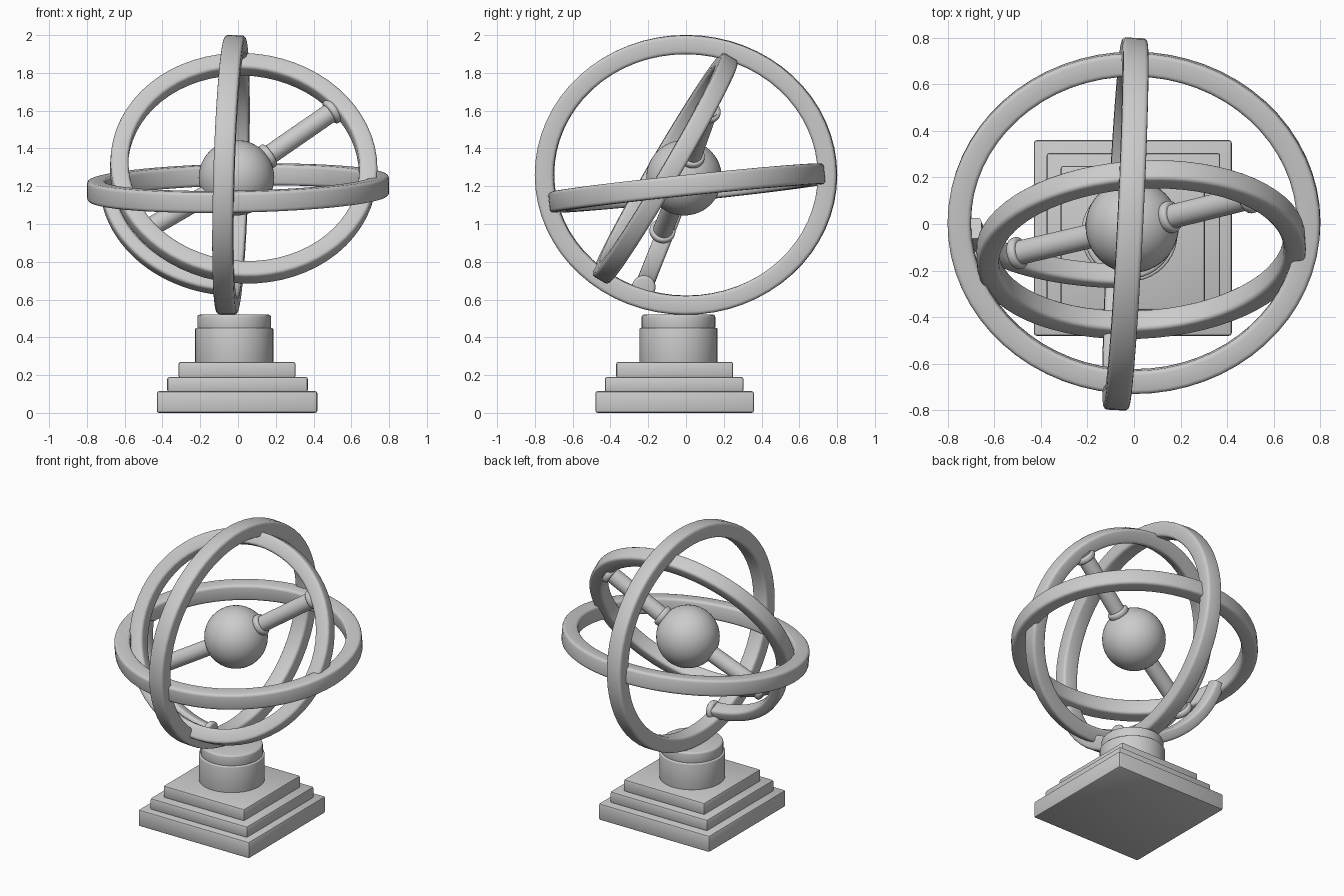
import bpy, bmesh, math
from mathutils import Vector, Matrix

if "Cube" in bpy.data.objects:
    bpy.data.objects.remove(bpy.data.objects["Cube"])


def finish(name, bm, angle=40):
    bmesh.ops.recalc_face_normals(bm, faces=bm.faces)
    me = bpy.data.meshes.new(name)
    bm.to_mesh(me)
    bm.free()
    ob = bpy.data.objects.new(name, me)
    bpy.context.collection.objects.link(ob)
    bpy.ops.object.select_all(action='DESELECT')
    ob.select_set(True)
    bpy.context.view_layer.objects.active = ob
    bpy.ops.object.shade_smooth_by_angle(angle=math.radians(angle))
    return ob


def slab(name, x0, x1, y0, y1, z0, z1):
    bm = bmesh.new()
    mat = Matrix.Translation(((x0 + x1) / 2, (y0 + y1) / 2, (z0 + z1) / 2))
    mat = mat @ Matrix.Diagonal((x1 - x0, y1 - y0, z1 - z0, 1))
    bmesh.ops.create_cube(bm, size=1, matrix=mat)
    bmesh.ops.bevel(bm, geom=bm.edges[:], offset=0.012, segments=2, profile=0.5, affect='EDGES')
    return finish(name, bm)


def rod(name, p, q, r, bevel=0.0):
    p, q = Vector(p), Vector(q)
    d = q - p
    bm = bmesh.new()
    mat = Matrix.Translation((p + q) / 2) @ d.to_track_quat('Z', 'Y').to_matrix().to_4x4()
    bmesh.ops.create_cone(bm, cap_ends=True, segments=40, radius1=r, radius2=r,
                          depth=d.length, matrix=mat)
    if bevel:
        rims = [e for e in bm.edges if any(len(f.verts) > 4 for f in e.link_faces)]
        bmesh.ops.bevel(bm, geom=rims, offset=bevel, segments=3, profile=0.5, affect='EDGES')
    return finish(name, bm)


def band(name, centre, u, v, radial, axial, t0=0.0, t1=math.tau, n=64):
    """Sweep a rounded rectangle along an ellipse spanned by u and v."""
    c, u, v = Vector(centre), Vector(u), Vector(v)
    nrm = u.cross(v).normalized()
    closed = abs(t1 - t0 - math.tau) < 1e-6
    a, b, k = radial / 2, axial / 2, 0.018
    prof = []
    for sx, sy, start in ((1, 1, 0), (-1, 1, 90), (-1, -1, 180), (1, -1, 270)):
        for i in range(4):
            g = math.radians(start + i * 30)
            prof.append((sx * (a - k) + k * math.cos(g), sy * (b - k) + k * math.sin(g)))
    bm = bmesh.new()
    loops = []
    for i in range(n if closed else n + 1):
        t = t0 + (t1 - t0) * i / n
        p = c + u * math.cos(t) + v * math.sin(t)
        tan = (v * math.cos(t) - u * math.sin(t)).normalized()
        out = tan.cross(nrm)
        loops.append([bm.verts.new(p + out * x + nrm * y) for x, y in prof])
    m = len(prof)
    for i in range(n):
        l0, l1 = loops[i], loops[(i + 1) % len(loops)]
        for j in range(m):
            bm.faces.new((l0[j], l0[(j + 1) % m], l1[(j + 1) % m], l1[j]))
    if not closed:
        bm.faces.new(loops[0])
        bm.faces.new(loops[-1])
    return finish(name, bm, 50)


def ring(name, centre, normal, ru, rv, radial, axial, hint):
    """Closed band; ru is the mid radius along the hint direction."""
    w = Vector(normal).normalized()
    h = Vector(hint)
    u = (h - w * h.dot(w)).normalized()
    return band(name, centre, u * ru, w.cross(u) * rv, radial, axial)


# stepped square base and round pedestal
slab("base_bottom_step", -0.43, 0.42, -0.48, 0.36, 0.0, 0.115)
slab("base_middle_step", -0.375, 0.37, -0.43, 0.305, 0.11, 0.19)
slab("base_top_step", -0.315, 0.305, -0.37, 0.25, 0.185, 0.27)
rod("pedestal", (-0.02, -0.04, 0.26), (-0.02, -0.04, 0.45), 0.207, 0.008)
rod("pedestal_cap", (-0.02, -0.04, 0.44), (-0.02, -0.04, 0.52), 0.195, 0.012)

# three interlocking rings
ring("upright_ring", (-0.037, 0, 1.26), (1, -0.05, -0.03), 0.75, 0.69, 0.1, 0.11, (0, 1, 0))
ring("level_ring", (0, 0.005, 1.19), (-0.02, -0.105, 1), 0.75, 0.685, 0.1, 0.11, (1, 0, 0))
ring("tilted_ring", (0.03, -0.11, 1.295), (-0.06, 1, -0.585), 0.66, 0.638, 0.095, 0.1, (1, 0, 0))

# open lower arc with a rounded end
band("lower_arc", (0, 0, 1.23), (-0.695, 0, 0), (0, -0.225, -0.565), 0.075, 0.095,
     0.08, 1.5, 24)
rod("lower_arc_end", (-0.075, -0.223, 0.668), (-0.035, -0.224, 0.664), 0.062, 0.015)

# central globe and its axle
C = Vector((-0.008, -0.01, 1.245))
bm = bmesh.new()
bmesh.ops.create_uvsphere(bm, u_segments=48, v_segments=24, radius=0.2,
                          matrix=Matrix.Translation(C))
finish("globe", bm)
hi, lo = Vector((0.52, 0.12, 1.61)), Vector((-0.52, -0.13, 0.95))
rod("axle_upper", C, hi, 0.052)
rod("axle_lower", C, lo, 0.052)
for name, tip, s in (("upper_flange", hi, 0.96), ("lower_flange", lo, 0.96),
                     ("globe_collar", hi, 0.31)):
    d = tip - C
    p = C + d * s
    e = d.normalized() * 0.02
    rod(name, p - e, p + e, 0.069, 0.014)
